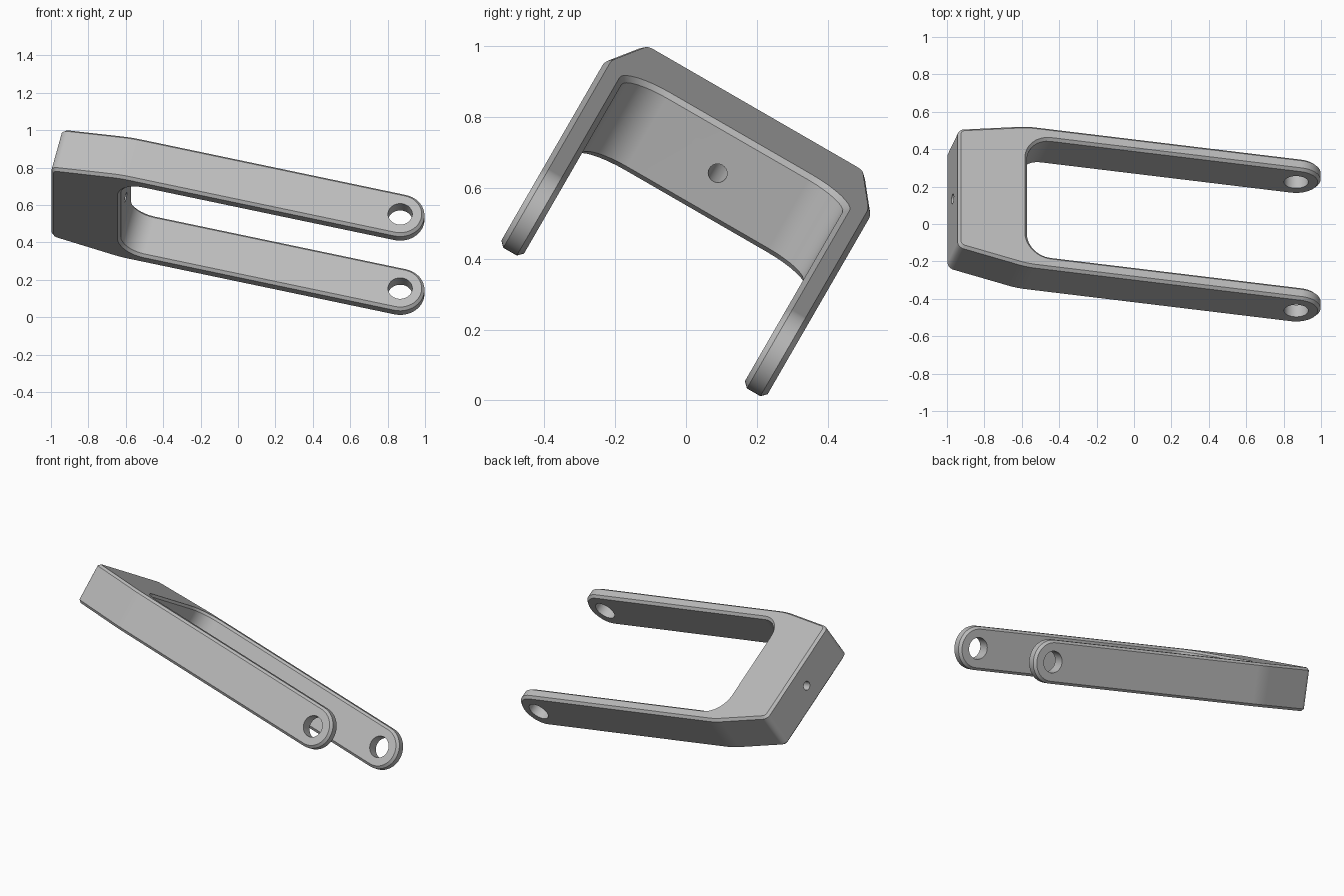
import bpy, bmesh, math
from mathutils import Matrix, Vector

cube = bpy.data.objects.get("Cube")
if cube:
    bpy.data.objects.remove(cube, do_unlink=True)

# Main sizes, measured from the centre of the pin holes
HALF_W, INNER_W, BACK_W = 0.434, 0.36, 0.362
BACK, YOKE, RADIUS = -1.89, -1.509, 0.13
PIN_R, BOLT_R, CHAMFER = 0.065, 0.027, 0.015


def fillet(corners, steps=8):
    """Round a closed outline of (x, y, radius) corners."""
    out = []
    for i, (x, y, r) in enumerate(corners):
        p = Vector((x, y))
        if r == 0:
            out.append(p)
            continue
        a = (Vector(corners[i - 1][:2]) - p).normalized()
        b = (Vector(corners[(i + 1) % len(corners)][:2]) - p).normalized()
        half = a.angle(b) / 2
        centre = p + (a + b).normalized() * (r / math.sin(half))
        start = p + a * (r / math.tan(half)) - centre
        end = p + b * (r / math.tan(half)) - centre
        turn = math.atan2(start.x * end.y - start.y * end.x, start.dot(end))
        for k in range(steps + 1):
            t = turn * k / steps
            c, s = math.cos(t), math.sin(t)
            out.append(centre + Vector((c * start.x - s * start.y, s * start.x + c * start.y)))
    return out


def prism(name, outline, depth, matrix=Matrix()):
    """Extrude an outline evenly to both sides of its plane."""
    bm = bmesh.new()
    face = bm.faces.new([bm.verts.new((p[0], p[1], -depth / 2)) for p in outline])
    grown = bmesh.ops.extrude_face_region(bm, geom=[face])["geom"]
    bmesh.ops.translate(bm, vec=(0, 0, depth),
                        verts=[v for v in grown if isinstance(v, bmesh.types.BMVert)])
    bmesh.ops.recalc_face_normals(bm, faces=bm.faces)
    bm.transform(matrix)
    mesh = bpy.data.meshes.new(name)
    bm.to_mesh(mesh)
    bm.free()
    obj = bpy.data.objects.new(name, mesh)
    bpy.context.collection.objects.link(obj)
    return obj


def circle(r, n, x=0.0, y=0.0):
    return [(x + r * math.cos(math.tau * i / n), y + r * math.sin(math.tau * i / n)) for i in range(n)]


def boolean(obj, cutter, operation):
    cutter.hide_render = True
    mod = obj.modifiers.new(operation.title(), "BOOLEAN")
    mod.object, mod.operation, mod.solver = cutter, operation, "EXACT"


# U-shaped plan: one half, mirrored for the other
half = [(0.3, HALF_W, 0), (YOKE, HALF_W, 0.5), (BACK, BACK_W, 0.04)]
inner = [(YOKE, -INNER_W, 0.13), (0.3, -INNER_W, 0)]
plan = half + [(x, -y, r) for x, y, r in reversed(half)]
plan += [(x, y, r) for x, y, r in reversed(inner)] + [(x, -y, r) for x, y, r in inner]
bracket = prism("fork_bracket", fillet(plan), 0.6)

# Side profile with rounded arm ends
side = [(-2.2, -RADIUS), (-2.2, RADIUS)]
side += [(RADIUS * math.sin(math.pi * i / 24), RADIUS * math.cos(math.pi * i / 24)) for i in range(25)]
stand = Matrix.Rotation(math.pi / 2, 4, "X")
profile = prism("side_profile", side, 2, stand)
boolean(bracket, profile, "INTERSECT")

# Chamfer along the outer and inner rims
bevel = bracket.modifiers.new("Rim Chamfer", "BEVEL")
bevel.width, bevel.segments = CHAMFER, 1
bevel.limit_method, bevel.angle_limit = "ANGLE", math.radians(35)
bevel.use_clamp_overlap = False

# Pin holes through the arms and bolt hole through the yoke
pin = prism("pin_hole", circle(PIN_R, 40), 2, stand)
bolt = prism("bolt_hole", circle(BOLT_R, 24), 1,
             Matrix.Translation((-1.7, 0, 0)) @ Matrix.Rotation(math.pi / 2, 4, "Y"))
boolean(bracket, pin, "DIFFERENCE")
boolean(bracket, bolt, "DIFFERENCE")

# Bake the cuts and drop the helpers
bpy.context.view_layer.update()
graph = bpy.context.evaluated_depsgraph_get()
baked = bpy.data.meshes.new_from_object(bracket.evaluated_get(graph))
bracket.modifiers.clear()
bracket.data = baked
for helper in (profile, pin, bolt):
    bpy.data.objects.remove(helper, do_unlink=True)

# Tilted resting pose
bracket.matrix_world = (Matrix.Translation((0.867, -0.088, 0.334))
                        @ Matrix.Rotation(math.radians(-30), 4, "X")
                        @ Matrix.Rotation(math.radians(13.6), 4, "Y"))

# Light grey metal
grey = bpy.data.materials.new("light_grey")
grey.use_nodes = True
colour = (0.5, 0.5, 0.5, 1)
grey.diffuse_color = colour
grey.node_tree.nodes["Principled BSDF"].inputs["Base Color"].default_value = colour
bracket.data.materials.clear()
bracket.data.materials.append(grey)

# Smooth the rounds, keep the rims crisp
bpy.ops.object.select_all(action="DESELECT")
bracket.select_set(True)
bpy.context.view_layer.objects.active = bracket
bpy.ops.object.shade_smooth_by_angle(angle=math.radians(25))
weighted = bracket.modifiers.new("Flat Faces", "WEIGHTED_NORMAL")
weighted.keep_sharp = True
